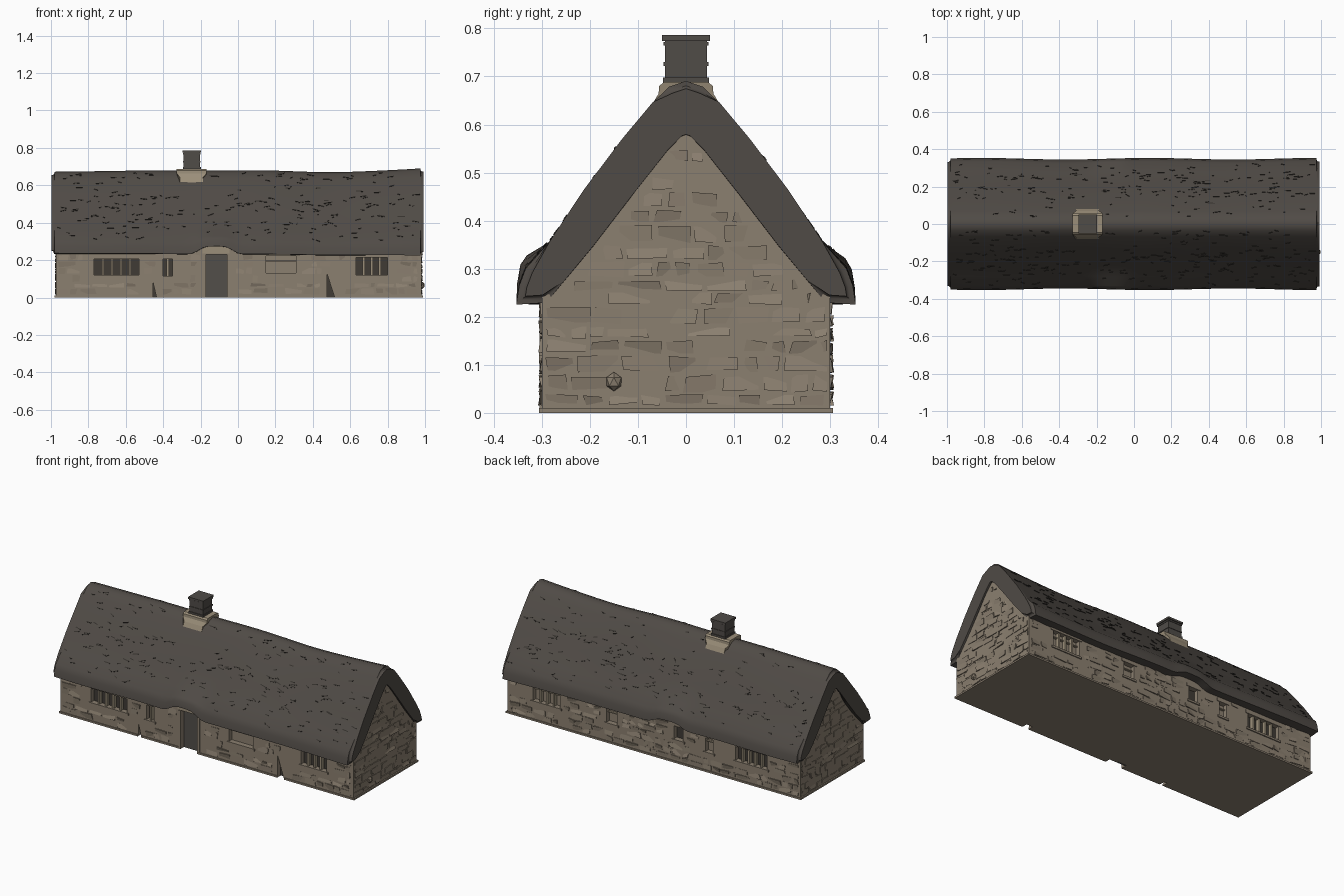
import bpy, bmesh, math, random
from mathutils import Vector

random.seed(4)
cube = bpy.data.objects.get("Cube")
if cube:
    bpy.data.objects.remove(cube, do_unlink=True)


def material(name, *rgb):
    m = bpy.data.materials.new(name)
    m.use_nodes = True
    m.diffuse_color = (*rgb, 1)
    m.node_tree.nodes["Principled BSDF"].inputs["Base Color"].default_value = (*rgb, 1)
    return m


STONE = material("warm stone", 0.26, 0.215, 0.162)
PALE = material("pale stone", 0.33, 0.275, 0.195)
THATCH = material("dark thatch", 0.08, 0.07, 0.061)
STRAW = material("thatch shadow", 0.035, 0.031, 0.026)
CHIMNEY = material("chimney grey", 0.08, 0.072, 0.064)
DOOR = material("weathered door", 0.085, 0.078, 0.068)
GLASS = material("window dark", 0.05, 0.043, 0.035)


def finish(name, bm, mat, smooth=None):
    bmesh.ops.recalc_face_normals(bm, faces=bm.faces)
    mesh = bpy.data.meshes.new(name)
    bm.to_mesh(mesh)
    bm.free()
    mesh.materials.append(mat)
    ob = bpy.data.objects.new(name, mesh)
    bpy.context.collection.objects.link(ob)
    bpy.ops.object.select_all(action='DESELECT')
    ob.select_set(True)
    bpy.context.view_layer.objects.active = ob
    if smooth:
        bpy.ops.object.shade_smooth_by_angle(angle=math.radians(smooth))
    return ob


def loft(bm, rings):
    """Closed solid through rings of equal length."""
    vs = [[bm.verts.new(p) for p in r] for r in rings]
    n = len(vs[0])
    for a, b in zip(vs, vs[1:]):
        for i in range(n):
            j = (i + 1) % n
            bm.faces.new((a[i], a[j], b[j], b[i]))
    return bm.faces.new(vs[0]), bm.faces.new(vs[-1])


def box(bm, x0, x1, y0, y1, z0, z1):
    loft(bm, [[(x0, y0, z), (x1, y0, z), (x1, y1, z), (x0, y1, z)] for z in (z0, z1)])


def wall_box(bm, side, x0, x1, d0, d1, z0, z1):
    box(bm, x0, x1, *sorted((side * d0, side * d1)), z0, z1)


def mirrored(half):
    """Full outline from a half outline that starts on the centre line."""
    return [(-y, z) for y, z in reversed(half[1:])] + half


# Cross-sections, as (y, z) from the ridge outward
OUTER = [(0, .68), (.035, .668), (.068, .635), (.13, .56), (.21, .458),
         (.28, .357), (.33, .304), (.343, .27), (.349, .231)]
INNER = [(0, .585), (.018, .578), (.05, .545), (.11, .442), (.19, .34), (.25, .272), (.287, .23)]


def warp(x, y, z):
    """Sag, ripple and doorway hump of the thatch."""
    eave = min(max((abs(y) - .15) / .2, 0), 1)
    lift = min(max((.36 - z) / .1, 0), 1) * min(abs(y) / .25, 1)
    hump = (.044 if y < 0 else .034) * math.exp(-((x + .12) / .1) ** 4)
    sag = .013 * max(x, 0) ** 6 - .008 * max(-x, 0) ** 2 - .009 * math.exp(-((x - .5) / .3) ** 2)
    z += hump * lift - .006 * x * eave + sag * (1 - eave)
    z += .002 * math.sin(9 * x) * (1 - abs(x))
    return Vector((x, y * (1 + .012 * math.sin(7 * x + 1)), z))


# Thatched roof shell, open below so the gables show
section = mirrored(OUTER) + mirrored(INNER)[::-1]
bm = bmesh.new()
N = 64
caps = loft(bm, [[warp(-.998 + 1.99 * i / N, y, z) for y, z in section] for i in range(N + 1)])
rim = {e for f in caps for e in f.edges}
bmesh.ops.bevel(bm, geom=list(rim), offset=.016, segments=3, affect='EDGES')
finish("thatched_roof", bm, THATCH, 45)

# Loose straw strokes lying on the thatch
bm = bmesh.new()
for _ in range(440):
    k = random.choice((1, 2, 3, 3, 3, 4, 4, 4, 5))
    t = random.uniform(.05, .95)
    (ya, za), (yb, zb) = OUTER[k], OUTER[k + 1]
    side = random.choice((-1, 1))
    x, w = random.uniform(-.96, .96), random.uniform(.004, .02)
    if abs(x + .25) < .1 and k < 3:
        continue
    down = Vector((0, side * (yb - ya), zb - za)).normalized()
    out = Vector((0, side * (za - zb), yb - ya)).normalized()
    skew = random.uniform(-.005, .005)
    rings = []
    for d in (-.003, .0025):
        ring = []
        for sx, sd in ((-1, -1), (1, -1), (1, 1), (-1, 1)):
            p = warp(x + sx * w, side * (ya + (yb - ya) * t), za + (zb - za) * t)
            ring.append(p + out * d + down * (sd * .0025 + sx * skew))
        rings.append(ring)
    loft(bm, rings)
finish("straw_strokes", bm, STRAW)

# Openings: side, x0, x1, z0, z1, lights, infill
OPENINGS = [
    (-1, -.77, -.53, .12, .205, 5, GLASS),
    (-1, -.40, -.35, .115, .205, 2, GLASS),
    (-1, -.17, -.06, -.01, .23, 1, DOOR),
    (-1, .15, .31, .13, .222, 1, STONE),
    (-1, .63, .80, .12, .215, 4, GLASS),
    (1, -.75, -.54, .12, .205, 5, GLASS),
    (1, -.39, -.34, .12, .205, 1, STONE),
    (1, -.19, -.13, .14, .22, 1, GLASS),
    (1, .25, .32, .12, .205, 1, STONE),
    (1, .63, .81, .12, .215, 4, STONE),
]
# Wedge-shaped clefts at the foot of the front wall: x, width, height
CLEFTS = [(.475, .045, .13), (-.455, .022, .085)]

# Main stone walls with gables, openings cut in
half = [(0, .62), (.06, .58), (.13, .47), (.21, .365), (.3, .285), (.3, 0)]
bm = bmesh.new()
loft(bm, [[(x, y, z) for y, z in mirrored(half)] for x in (-.972, .98)])
walls = finish("stone_walls", bm, STONE)
bm = bmesh.new()
for side, x0, x1, z0, z1, lights, fill in OPENINGS:
    wall_box(bm, side, x0, x1, .27, .33, z0, z1)
for x, w, h in CLEFTS:
    loft(bm, [[(x, y, -.01), (x + w, y, -.01), (x, y, h)] for y in (-.33, -.27)])
cutter = finish("opening_cutter", bm, STONE)
cutter.hide_render = True
mod = walls.modifiers.new("openings", 'BOOLEAN')
mod.operation, mod.object, mod.solver = 'DIFFERENCE', cutter, 'EXACT'
bpy.context.view_layer.objects.active = walls
bpy.ops.object.modifier_apply(modifier=mod.name)
bpy.data.objects.remove(cutter, do_unlink=True)

# Infill, mullions, lintels and sills
bars, trims = bmesh.new(), bmesh.new()
for side, x0, x1, z0, z1, lights, fill in OPENINGS:
    bm = bmesh.new()
    wall_box(bm, side, x0, x1, .26, .273, max(z0, 0), z1)
    label = "front" if side < 0 else "back"
    finish("door" if fill is DOOR else label + "_window_pane", bm, fill)
    for i in range(1, lights):
        x = x0 + (x1 - x0) * i / lights
        wall_box(bars, side, x - .006, x + .006, .268, .295, z0, z1)
    if fill is STONE:
        wall_box(bars, side, x0, x1, .268, .285, z1 - .03, z1 - .024)
    if fill is DOOR:
        wall_box(bars, side, x0 - .02, x1 + .015, .29, .305, z1 + .006, z1 + .045)
        for a in (x0 - .016, x1):
            wall_box(trims, side, a, a + .016, .29, .305, 0, z1)
    else:
        wall_box(trims, side, x0 - .018, x1 + .018, .29, .304, z1, z1 + .018)
        wall_box(trims, side, x0 - .012, x1 + .012, .29, .306, z0 - .012, z0)
finish("mullions_and_door_lintel", bars, PALE)
finish("lintels_and_sills", trims, STONE)
bm = bmesh.new()
for x, w, h in CLEFTS:
    wall_box(bm, -1, x, x + w, .26, .272, .001, h)
finish("cleft_shadow", bm, GLASS)

# Low footing around the walls
bm = bmesh.new()
for x0, x1 in ((-.98, -.455), (-.433, -.17), (-.06, .475), (.52, .988)):
    wall_box(bm, -1, x0, x1, .29, .306, 0, .01)
wall_box(bm, 1, -.98, .988, .29, .306, 0, .01)
box(bm, -.98, -.96, -.3, .3, 0, .01)
box(bm, .97, .988, -.3, .3, 0, .01)
finish("footing", bm, STONE)


def gable_half(z):
    for (ya, za), (yb, zb) in zip(INNER, INNER[1:]):
        if zb <= z <= za:
            return ya + (yb - ya) * (za - z) / (za - zb) - .004
    return .295 if z < .23 else 0


def blocked(side, a, b, z0, z1):
    holes = [o[:5] for o in OPENINGS] + [(-1, x, x + w, 0, h) for x, w, h in CLEFTS]
    return any(s == side and a < x1 + .02 and b > x0 - .02 and z0 < t + .02 and z1 > u - .014
               for s, x0, x1, u, t in holes)


# Rubble stones in rough courses, each tilted so only some edges stand proud
def rubble(name, place, length, top, side=0):
    bm = bmesh.new()
    z = .014
    while z < top:
        h = random.uniform(.025, .045)
        lim = length or gable_half(z + h)
        u = -lim
        while u < lim - .015:
            w = min(random.uniform(.035, .1), lim - u)
            if random.random() < .85 and not blocked(side, u, u + w, z, z + h):
                base, face = [], []
                tilt_u, tilt_z = random.uniform(-1, 1), random.uniform(-1, 1)
                for su, sz in ((-1, -1), (1, -1), (1, 1), (-1, 1)):
                    a = u + w / 2 * (1 + su) - su * random.uniform(.001, .01)
                    b = z + h / 2 * (1 + sz) - sz * random.uniform(.001, .008)
                    base.append(place(a, b, -.008))
                    face.append(place(a, b, .002 + .0035 * (su * tilt_u + sz * tilt_z)))
                loft(bm, [base, face])
            u += w
        z += h
    finish(name, bm, STONE)


rubble("front_rubble", lambda u, z, d: (u, -.3 - d, z), .965, .22, -1)
rubble("back_rubble", lambda u, z, d: (u, .3 + d, z), .965, .22, 1)
rubble("left_gable_rubble", lambda u, z, d: (.98 + d, u, z), None, .54)
rubble("right_gable_rubble", lambda u, z, d: (-.972 - d, u, z), None, .54)

# Odd rock jutting from the gable foot
bm = bmesh.new()
bmesh.ops.create_icosphere(bm, subdivisions=1, radius=.02)
for v in bm.verts:
    v.co = (.984 + v.co.x * .8, -.15 + v.co.y * .9, .065 + v.co.z)
finish("jutting_rock", bm, STONE)

# Chimney: pale saddle over the ridge, grey stack with bands and cap
bm = bmesh.new()
saddle = [(0, .688), (.046, .688), (.056, .68), (.057, .664), (.07, .643), (.082, .615), (.07, .59)]
loft(bm, [[(-.248 + s * (.08 if z > .66 else .062), y, z) for y, z in mirrored(saddle)]
          for s in (-1, 1)])
finish("chimney_saddle", bm, PALE)
bm = bmesh.new()
for z0, z1, r in ((.66, .785, .044), (.68, .698, .048), (.722, .73, .047),
                  (.764, .772, .047), (.774, .786, .05)):
    box(bm, -.247 - r, -.247 + r, -r, r, z0, z1)
finish("chimney_stack", bm, CHIMNEY)
